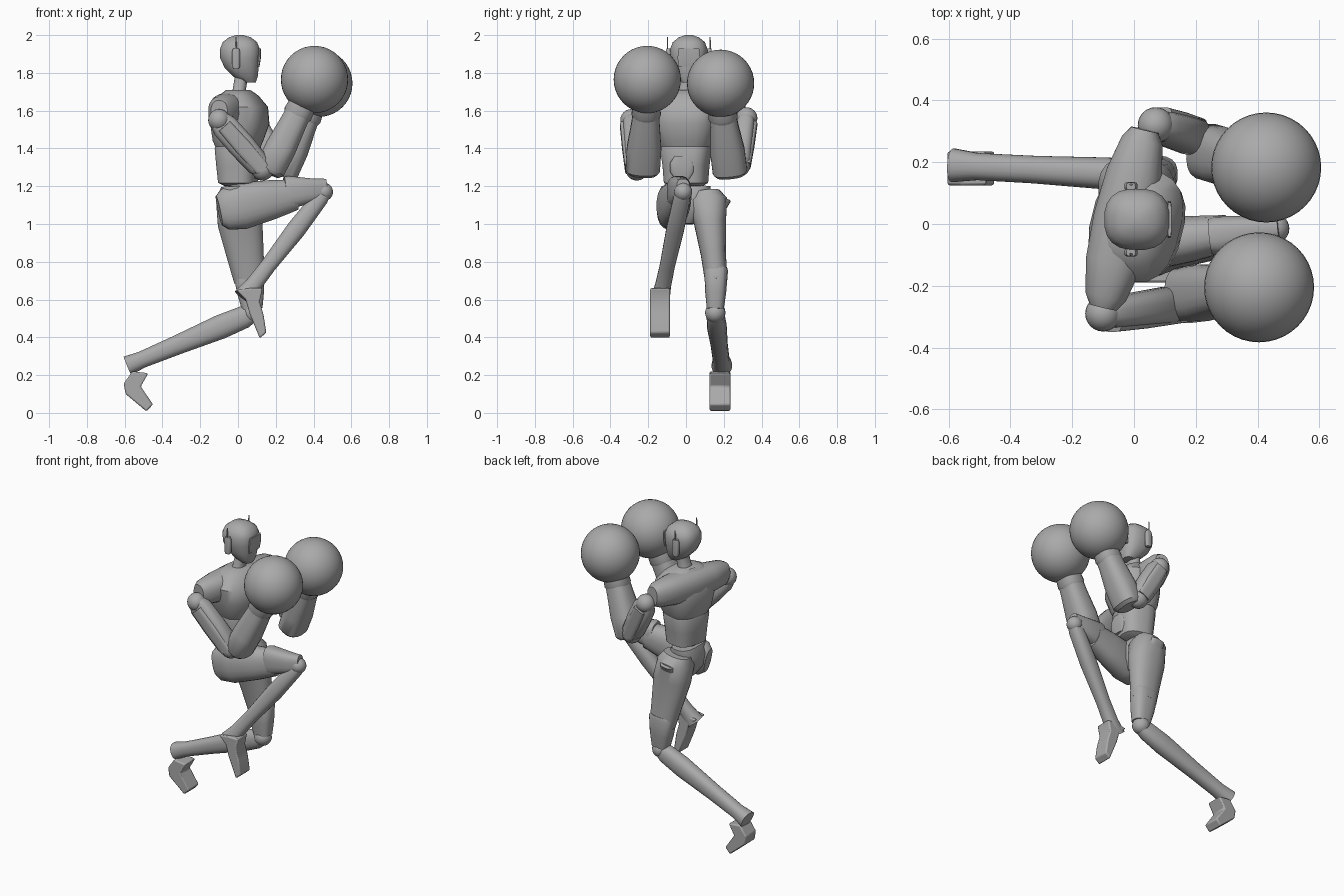
import bpy, bmesh, math
from mathutils import Vector

cube = bpy.data.objects.get("Cube")
if cube:
    bpy.data.objects.remove(cube, do_unlink=True)

grey = bpy.data.materials.new("plain grey")
grey.use_nodes = True
grey.diffuse_color = (.4, .4, .4, 1)
grey.node_tree.nodes["Principled BSDF"].inputs["Base Color"].default_value = grey.diffuse_color

FORWARD, LEFT, UP = Vector((1, 0, 0)), Vector((0, 1, 0)), Vector((0, 0, 1))
CHEST_SIDE = Vector((.24, .97, 0))


def finish(name, bm, angle=40):
    """Turn a bmesh into a smooth-shaded object."""
    bmesh.ops.recalc_face_normals(bm, faces=bm.faces)
    mesh = bpy.data.meshes.new(name)
    bm.to_mesh(mesh)
    bm.free()
    mesh.materials.append(grey)
    obj = bpy.data.objects.new(name, mesh)
    bpy.context.collection.objects.link(obj)
    bpy.ops.object.select_all(action="DESELECT")
    bpy.context.view_layer.objects.active = obj
    obj.select_set(True)
    bpy.ops.object.shade_smooth_by_angle(angle=math.radians(angle))
    return obj


def ball(name, centre, radius, segments=24):
    bm = bmesh.new()
    bmesh.ops.create_uvsphere(bm, u_segments=segments, v_segments=segments // 2, radius=radius)
    bmesh.ops.translate(bm, verts=bm.verts, vec=centre)
    return finish(name, bm)


def signed_power(value, power):
    return math.copysign(abs(value) ** power, value)


def loft(name, start, end, stations, side=LEFT, square=.85, sides=20):
    """Skin rings from start to end; station = (fraction, depth, width, forward shift)."""
    start, end = Vector(start), Vector(end)
    axis = (end - start).normalized()
    side = (side - axis * side.dot(axis)).normalized()
    front = side.cross(axis)
    bm = bmesh.new()
    rings = []
    for fraction, depth, width, *shift in stations:
        centre = start.lerp(end, fraction) + front * (shift[0] if shift else 0)
        ring = []
        for i in range(sides):
            turn = math.tau * (i + .5) / sides
            offset = front * depth * signed_power(math.cos(turn), square)
            offset += side * width * signed_power(math.sin(turn), square)
            ring.append(bm.verts.new(centre + offset))
        rings.append(ring)
    for lower, upper in zip(rings, rings[1:]):
        for i in range(sides):
            j = (i + 1) % sides
            bm.faces.new((lower[i], lower[j], upper[j], upper[i]))
    bm.faces.new(rings[0])
    bm.faces.new(rings[-1])
    return finish(name, bm)


def prism(name, outline, near, far, bevel=.008):
    """Extrude a side outline (x, z) from y = near to y = far."""
    bm = bmesh.new()
    face = bm.faces.new([bm.verts.new((x, near, z)) for x, z in outline])
    extruded = bmesh.ops.extrude_face_region(bm, geom=[face])["geom"]
    moved = [item for item in extruded if isinstance(item, bmesh.types.BMVert)]
    bmesh.ops.translate(bm, verts=moved, vec=LEFT * (far - near))
    obj = finish(name, bm)
    modifier = obj.modifiers.new("soft edges", "BEVEL")
    modifier.width = bevel
    modifier.segments = 2
    return obj


# Head with face plate and ear pieces
loft("head", (.01, .015, 1.75), (.01, .015, 2),
     [(0, .035, .04, .05), (.12, .065, .065, .03), (.3, .09, .085, .01), (.5, .105, .097),
      (.7, .107, .1), (.85, .092, .086), (.95, .06, .055), (1, .02, .02)], square=.8)
loft("face_plate", (.112, .015, 1.83), (.115, .015, 1.93),
     [(0, .006, .055, -.005), (.5, .008, .06), (1, .006, .055)], square=.4)
loft("neck", (0, 0, 1.67), (.02, .015, 1.79), [(0, .055, .06), (.3, .035, .045), (1, .035, .045)])
for label, edge in (("left", 1), ("right", -1)):
    y = .015 + edge * .107
    loft(label + "_ear", (-.01, y, 1.82), (-.01, y, 1.93),
         [(0, .015, .012), (.15, .022, .014), (.85, .022, .014), (1, .015, .012)], square=.6, sides=12)
    loft(label + "_antenna", (-.01, y + edge * .006, 1.92), (-.01, y + edge * .006, 1.99),
         [(0, .005, .004), (1, .003, .003)], sides=8)

# Torso, turned slightly with the right shoulder back
loft("chest", (0, 0, 1.41), (0, 0, 1.71),
     [(0, .115, .135), (.1, .128, .15), (.4, .15, .175, .01), (.7, .14, .185, .01),
      (.9, .095, .14, .005), (1, .06, .08)], CHEST_SIDE, .75)
loft("shoulder_yoke", (-.1, -.27, 1.595), (.035, .305, 1.61),
     [(0, .045, .06), (.06, .068, .078), (.25, .092, .09), (.5, .1, .1),
      (.75, .092, .09), (.94, .068, .078), (1, .045, .06)], UP)
loft("abdomen", (0, 0, 1.2), (0, 0, 1.42),
     [(0, .065, .085), (.08, .1, .115), (.5, .11, .122), (.9, .117, .135), (1, .11, .13)],
     CHEST_SIDE, .7)
loft("belly_plate", (.095, -.02, 1.24), (.1, -.02, 1.36),
     [(0, .02, .04), (.3, .025, .065), (.7, .025, .065), (1, .02, .04)], square=.6)
loft("waist", (-.03, 0, 1.1), (-.03, 0, 1.23), [(0, .05, .05), (1, .035, .045)])
loft("pelvis", (-.01, 0, 1), (-.02, 0, 1.2),
     [(0, .05, .04), (.3, .09, .09), (.7, .095, .13), (1, .07, .13)], square=.75)

# Arms: shoulder, upper arm, elbow, forearm, cuff and round glove
ARMS = {
    "right": ((-.1, -.29, 1.55), (.13, -.26, 1.29), (.16, -.23, 1.27), (.325, -.21, 1.6), (.405, -.205, 1.765)),
    "left": ((.07, .32, 1.56), (.2, .28, 1.31), (.235, .235, 1.26), (.37, .195, 1.58), (.428, .183, 1.745)),
}
for label, (shoulder, elbow, heel, wrist, glove) in ARMS.items():
    outward = LEFT if label == "left" else -LEFT
    ball(label + "_shoulder_joint", shoulder, .058)
    loft(label + "_upper_arm", shoulder, elbow,
         [(0, .055, .04), (.12, .07, .05), (.5, .072, .055), (.9, .065, .06), (1, .05, .05)], square=.7)
    plate = outward * .035
    loft(label + "_arm_plate", Vector(shoulder).lerp(Vector(elbow), .12) + plate, Vector(elbow) + plate,
         [(0, .04, .028), (.5, .045, .03), (1, .04, .028)], square=.5)
    ball(label + "_elbow_joint", elbow, .06)
    loft(label + "_forearm", heel, wrist,
         [(0, .06, .075), (.06, .08, .092), (.4, .083, .092), (.8, .072, .075), (1, .068, .07)], square=.75)
    loft(label + "_cuff", wrist, glove, [(-.25, .065, .065), (-.1, .078, .078), (.3, .072, .072)])
    ball(label + "_glove", glove, .178, 40)

# Raised right leg
loft("right_thigh", (-.1, -.09, 1.07), (.3, -.03, 1.155),
     [(0, .08, .045), (.08, .11, .07), (.3, .125, .085), (.7, .105, .075), (1, .083, .06)])
loft("right_knee_guard", (.25, -.04, 1.165), (.47, -.015, 1.185),
     [(0, .085, .06), (.1, .088, .065), (.7, .062, .05), (1, .055, .035)], square=.7)
ball("right_knee_joint", (.455, -.015, 1.17), .048)
loft("right_shin", (.46, -.015, 1.17), (.03, -.135, .61),
     [(0, .035, .035), (.06, .045, .045), (.35, .052, .047), (.7, .042, .04), (.88, .045, .042), (1, .058, .05)])
prism("right_foot", [(-.01, .65), (.04, .6), (.06, .53), (.115, .395), (.15, .425), (.135, .52), (.115, .59),
                     (.13, .66), (.06, .66)], -.19, -.085)

# Trailing left leg
loft("left_thigh", (-.015, .11, 1.17), (.06, .16, .7),
     [(0, .085, .07), (.1, .11, .105), (.35, .12, .085), (.7, .1, .067), (1, .082, .06)])
loft("left_knee_guard", (.055, .16, .77), (.075, .155, .55),
     [(0, .075, .058), (.08, .085, .063), (.6, .072, .056), (1, .055, .045)], square=.7)
loft("left_hip_flare", (0, .15, 1.07), (-.01, .17, 1.14), [(0, .07, .05), (1, .05, .07)], square=.6)
ball("left_knee_joint", (.075, .155, .53), .054)
loft("left_shin", (.075, .155, .525), (-.585, .19, .25),
     [(0, .045, .04), (.06, .06, .048), (.25, .065, .052), (.6, .052, .045), (.88, .045, .044), (1, .052, .055)])
prism("left_foot", [(-.605, .155), (-.595, .1), (-.485, .008), (-.45, .045), (-.515, .14), (-.475, .21),
                    (-.56, .22)], .125, .235)
